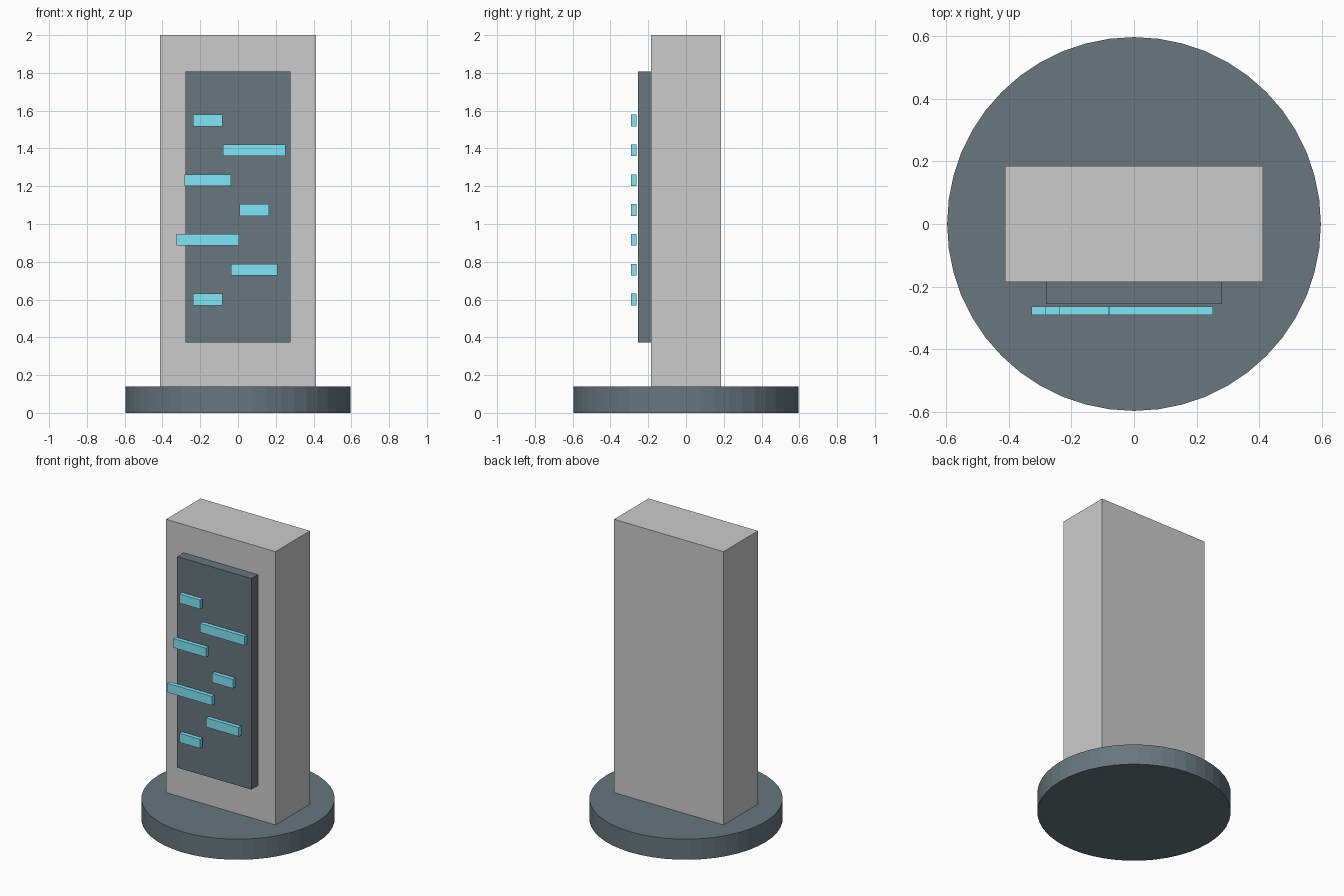
import bpy

if "Cube" in bpy.data.objects:
    bpy.data.objects.remove(bpy.data.objects["Cube"])


def material(name, rgb):
    mat = bpy.data.materials.new(name)
    mat.diffuse_color = (*rgb, 1.0)
    mat.use_nodes = True
    mat.node_tree.nodes["Principled BSDF"].inputs["Base Color"].default_value = mat.diffuse_color
    return mat


def box(name, center, size, mat=None):
    bpy.ops.mesh.primitive_cube_add(size=1, location=center)
    obj = bpy.context.object
    obj.name = name
    obj.scale = size
    bpy.ops.object.transform_apply(location=False, rotation=False, scale=True)
    if mat:
        obj.data.materials.append(mat)
    return obj


dark = material("dark_slate", (0.14, 0.18, 0.21))
cyan = material("cyan_glow", (0.22, 0.79, 0.93))

# Round base
BASE_H = 0.14
bpy.ops.mesh.primitive_cylinder_add(vertices=48, radius=0.596, depth=BASE_H,
                                    location=(0, 0, BASE_H / 2))
base = bpy.context.object
base.name = "base"
base.data.materials.append(dark)

# Upright slab standing on the base
box("pillar", (0, 0, (2 + BASE_H) / 2), (0.824, 0.37, 2 - BASE_H))

# Screen panel on the front face
box("screen", (0, -0.22, 1.09), (0.558, 0.07, 1.436), dark)

# Floating display bars: widths cycle in threes, sides alternate
widths = (0.157, 0.246, 0.333)
for i in range(7):
    x = -0.16 if i % 2 == 0 else 0.086
    box(f"display_bar_{i + 1}", (x, -0.277, 0.6 + i * 0.158),
        (widths[i % 3], 0.028, 0.062), cyan)
